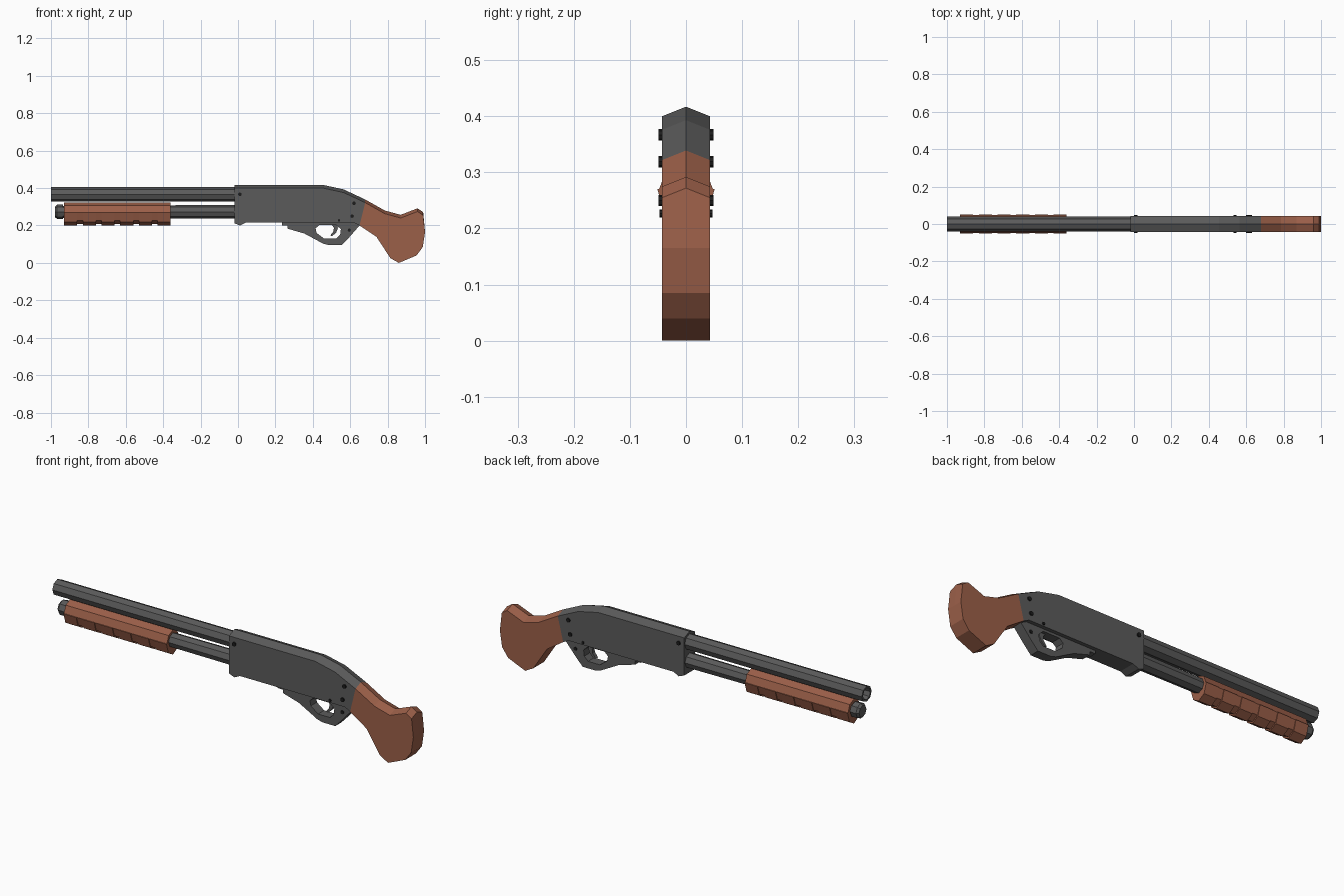
import bpy, bmesh, math

if "Cube" in bpy.data.objects:
    bpy.data.objects.remove(bpy.data.objects["Cube"])


def material(name, rgb):
    m = bpy.data.materials.new(name)
    m.diffuse_color = (*rgb, 1)
    m.use_nodes = True
    m.node_tree.nodes["Principled BSDF"].inputs["Base Color"].default_value = m.diffuse_color
    return m


METAL = material("gunmetal grey", (0.105, 0.105, 0.105))
WOOD = material("reddish wood", (0.33, 0.115, 0.066))
BLACK = material("black pins", (0.012, 0.012, 0.012))


def finish(name, bm, mat):
    bmesh.ops.recalc_face_normals(bm, faces=bm.faces)
    me = bpy.data.meshes.new(name)
    bm.to_mesh(me)
    bm.free()
    me.materials.append(mat)
    ob = bpy.data.objects.new(name, me)
    bpy.context.collection.objects.link(ob)
    return ob


def ridged_plate(name, profile, half, mat, dip=0.017):
    """Extrude an (x, z, ridge) outline; ridge points drop at both sides."""
    bm = bmesh.new()
    layers = [[bm.verts.new((x, y, z - (dip if r and y else 0))) for x, z, r in profile]
              for y in (-half, 0, half)]
    n = len(profile)
    bm.faces.new(layers[0])
    bm.faces.new(layers[2])
    for a, b in zip(layers, layers[1:]):
        for i in range(n):
            j = (i + 1) % n
            bm.faces.new((a[i], a[j], b[j], b[i]))
    return finish(name, bm, mat)


def octagon_loft(name, rings, zc, mat):
    """Eight-sided tube along x; each ring is (x, half width, height up, height down)."""
    bm = bmesh.new()
    loops = []
    for x, w, up, down in rings:
        loop = []
        for k in range(8):
            c, s = math.cos(k * math.pi / 4), math.sin(k * math.pi / 4)
            loop.append(bm.verts.new((x, w * c, zc + s * (up if s > 0 else down))))
        loops.append(loop)
    for a, b in zip(loops, loops[1:]):
        for k in range(8):
            j = (k + 1) % 8
            bm.faces.new((a[k], a[j], b[j], b[k]))
    bm.faces.new(loops[0])
    bm.faces.new(loops[-1])
    return finish(name, bm, mat)


def flat_shape(name, outlines, half, mat):
    """Filled outline in xz (later outlines are holes) with thickness in y."""
    cu = bpy.data.curves.new(name + "_curve", 'CURVE')
    cu.dimensions = '2D'
    cu.fill_mode = 'BOTH'
    cu.extrude = half
    for pts in outlines:
        sp = cu.splines.new('POLY')
        sp.points.add(len(pts) - 1)
        for p, (x, z) in zip(sp.points, pts):
            p.co = (x, z, 0, 1)
        sp.use_cyclic_u = True
    tmp = bpy.data.objects.new(name + "_helper", cu)
    bpy.context.collection.objects.link(tmp)
    bpy.context.view_layer.update()
    me = bpy.data.meshes.new_from_object(
        tmp.evaluated_get(bpy.context.evaluated_depsgraph_get()))
    bm = bmesh.new()
    bm.from_mesh(me)
    bpy.data.objects.remove(tmp)
    bmesh.ops.remove_doubles(bm, verts=bm.verts, dist=0.0005)
    for v in bm.verts:
        v.co = (v.co.x, -v.co.z, v.co.y)
    for f in bm.faces:
        f.smooth = False
        f.material_index = 0
    return finish(name, bm, mat)


def round_ring(x, r):
    return (x, r, r, r)


# Receiver body with ridged top
ridged_plate("receiver", [
    (-0.02, 0.417, 1), (0.455, 0.417, 1), (0.565, 0.393, 1), (0.68, 0.339, 1),
    (0.65, 0.2, 0), (0.62, 0.215, 0), (0.04, 0.215, 0), (0.01, 0.2, 0), (-0.02, 0.212, 0)],
    0.0425, METAL)

# Wooden pistol grip
ridged_plate("grip", [
    (0.68, 0.339, 1), (0.785, 0.28, 1), (0.87, 0.257, 1), (0.96, 0.292, 1), (0.99, 0.272, 1),
    (1.0, 0.165, 0), (0.988, 0.085, 0), (0.955, 0.04, 0), (0.86, 0.0, 0), (0.815, 0.025, 0),
    (0.74, 0.14, 0), (0.65, 0.2, 0)],
    0.0425, WOOD)

# Barrel with open bore
octagon_loft("barrel", [round_ring(-0.7, 0.029), round_ring(-1.0, 0.029),
                        round_ring(-1.0, 0.039), round_ring(0.0, 0.039)], 0.366, METAL)

# Tube below the barrel and its end cap
octagon_loft("lower_tube", [round_ring(-0.95, 0.032), round_ring(0.0, 0.037)], 0.273, METAL)
octagon_loft("tube_cap", [round_ring(-0.978, 0.029), round_ring(-0.967, 0.038),
                          round_ring(-0.935, 0.038)], 0.273, METAL)

# Sliding wooden handguard with raised bands on its lower half
octagon_loft("handguard", [(-0.93, 0.048, 0.052, 0.063), (-0.36, 0.048, 0.052, 0.063)],
             0.27, WOOD)
for i in range(6):
    x = -0.93 + i * 0.1
    octagon_loft(f"handguard_band_{i + 1}",
                 [(x, 0.051, 0.004, 0.071), (x + 0.07, 0.051, 0.004, 0.071)], 0.27, WOOD)

# Trigger guard with opening, and trigger
flat_shape("trigger_guard", [
    [(0.235, 0.22), (0.235, 0.2), (0.265, 0.2), (0.265, 0.183), (0.355, 0.157), (0.455, 0.103),
     (0.485, 0.095), (0.555, 0.095), (0.595, 0.137), (0.65, 0.2), (0.62, 0.22)],
    [(0.415, 0.185), (0.435, 0.203), (0.525, 0.203), (0.55, 0.18), (0.546, 0.15), (0.525, 0.13),
     (0.46, 0.13), (0.42, 0.16)]], 0.024, METAL)
flat_shape("trigger", [
    [(0.495, 0.215), (0.53, 0.215), (0.534, 0.185), (0.525, 0.163), (0.505, 0.144),
     (0.493, 0.146), (0.51, 0.168), (0.513, 0.187)]], 0.009, METAL)

# Cross pins through the body
for i, (x, z, r, half) in enumerate([
        (0.01, 0.367, 0.01, 0.049), (0.62, 0.319, 0.01, 0.049), (0.61, 0.25, 0.01, 0.049),
        (0.54, 0.227, 0.007, 0.047), (0.595, 0.175, 0.009, 0.028)]):
    bm = bmesh.new()
    bmesh.ops.create_cone(bm, cap_ends=True, segments=8, radius1=r, radius2=r, depth=2 * half)
    for v in bm.verts:
        v.co = (x + v.co.x, v.co.z, z + v.co.y)
    finish(f"pin_{i + 1}", bm, BLACK)
